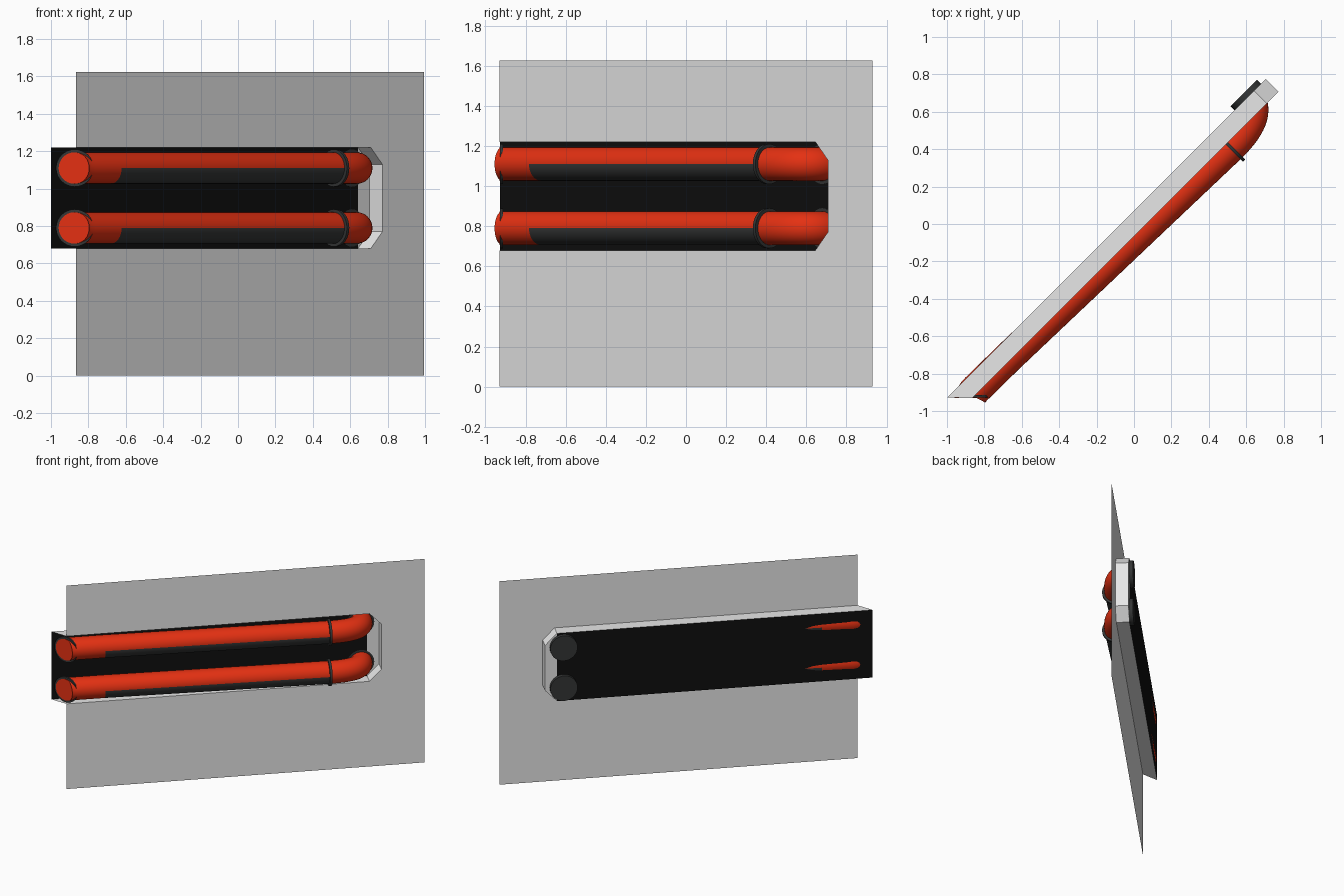
import bpy, bmesh, math
from mathutils import Vector

cube = bpy.data.objects.get("Cube")
if cube:
    bpy.data.objects.remove(cube, do_unlink=True)


def material(name, rgb):
    m = bpy.data.materials.new(name)
    m.use_nodes = True
    m.diffuse_color = (*rgb, 1)
    m.node_tree.nodes["Principled BSDF"].inputs["Base Color"].default_value = (*rgb, 1)
    return m


GREY = material("wall grey", (0.8, 0.8, 0.8))
BLACK = material("recess black", (0.0045, 0.0045, 0.0045))
RED = material("pipe red", (0.78, 0.03, 0.006))
DARK = material("collar dark grey", (0.035, 0.037, 0.037))


def finish(name, bm, mats, smooth=False):
    mesh = bpy.data.meshes.new(name)
    bm.to_mesh(mesh)
    bm.free()
    ob = bpy.data.objects.new(name, mesh)
    bpy.context.collection.objects.link(ob)
    for m in mats:
        mesh.materials.append(m)
    if smooth:
        bpy.ops.object.select_all(action="DESELECT")
        ob.select_set(True)
        bpy.context.view_layer.objects.active = ob
        bpy.ops.object.shade_smooth_by_angle(angle=math.radians(40))
    return ob


def on_wall(x, z, depth=0.0):
    """Point on the diagonal wall, pushed back by depth."""
    return Vector((x - depth, x - 0.065 + depth, z))


LEFT, RIGHT, HEIGHT, DEPTH = -0.865, 0.995, 1.625, 0.0685
MID, HALF = 0.95, 0.27
BACK_LEFT = LEFT + DEPTH - 0.135
# outline of the recess, open at the left end, chamfered at the other
outline = [(LEFT, MID - HALF), (0.71, MID - HALF), (0.772, MID - 0.18),
           (0.772, MID + 0.18), (0.71, MID + HALF), (LEFT, MID + HALF)]

# wall sheet with the notch cut out
bm = bmesh.new()
corners = [(LEFT, 0), (RIGHT, 0), (RIGHT, HEIGHT), (LEFT, HEIGHT)]
bm.faces.new([bm.verts.new(on_wall(x, z)) for x, z in corners + outline[::-1]])
finish("wall_sheet", bm, [GREY])

# recess side walls and back
bm = bmesh.new()
front = [bm.verts.new(on_wall(x, z)) for x, z in outline]
back = [bm.verts.new(on_wall(BACK_LEFT if x == LEFT else x, z, DEPTH)) for x, z in outline]
for i in range(len(outline) - 1):
    bm.faces.new((front[i], back[i], back[i + 1], front[i + 1]))
bm.faces.new(back[1:5])
panel = bm.faces.new((back[0], back[1], back[4], back[5]))
panel.material_index = 1
finish("recess", bm, [GREY, BLACK])

# pipe path in plan: short lead-in, straight run, then a bend through the back
SIDES, RADIUS = 32, 0.084
straight_start, straight_end = Vector((-0.68, -0.722)), Vector((0.515, 0.41))
bend_corner, tail = Vector((0.705, 0.595)), Vector((0.594, 0.697))


def quad_bezier(a, b, c, n):
    return [a * (1 - t) ** 2 + b * 2 * t * (1 - t) + c * t * t
            for t in (i / n for i in range(n + 1))]


path = quad_bezier(Vector((-0.875, -0.93)), Vector((-0.872, -0.905)), Vector((-0.82, -0.86)), 4)
run = len(path)
path += [straight_start] + quad_bezier(straight_end, bend_corner, tail, 16)


def pipe(name, z):
    bm = bmesh.new()
    rings = []
    for i, p in enumerate(path):
        tangent = (path[min(i + 1, len(path) - 1)] - path[max(i - 1, 0)]).normalized()
        if i == 0:
            tangent = Vector((0, 1))
        side = Vector((tangent.y, -tangent.x, 0))
        ring = []
        for k in range(SIDES):
            a = 2 * math.pi * k / SIDES
            offset = side * math.cos(a) + Vector((0, 0, math.sin(a)))
            ring.append(bm.verts.new(Vector((p.x, p.y, z)) + offset * RADIUS))
        rings.append(ring)
    for i in range(len(rings) - 1):
        for k in range(SIDES):
            n = (k + 1) % SIDES
            f = bm.faces.new((rings[i][k], rings[i][n], rings[i + 1][n], rings[i + 1][k]))
            # underside of the straight run is dark
            f.material_index = int(i == run and k >= SIDES // 2)
    bm.faces.new(rings[0])
    bm.faces.new(rings[-1])
    bmesh.ops.recalc_face_normals(bm, faces=bm.faces[:])
    finish(name, bm, [RED, DARK], True)


def collar(name, x, y, z, direction, thickness):
    bm = bmesh.new()
    bmesh.ops.create_cone(bm, cap_ends=True, segments=SIDES, radius1=0.1,
                          radius2=0.1, depth=thickness)
    ob = finish(name, bm, [DARK], True)
    ob.location = (x, y, z)
    ob.rotation_euler = Vector((*direction, 0)).to_track_quat("Z", "Y").to_euler()


for label, z in (("upper", MID + 0.16), ("lower", MID - 0.16)):
    pipe(label + "_pipe", z)
    collar(label + "_front_collar", -0.873, -0.92, z, (0, 1), 0.014)
    collar(label + "_middle_collar", 0.518, 0.41, z, (1, 1), 0.018)
    collar(label + "_back_collar", 0.598, 0.69, z, (-1, 1), 0.03)
